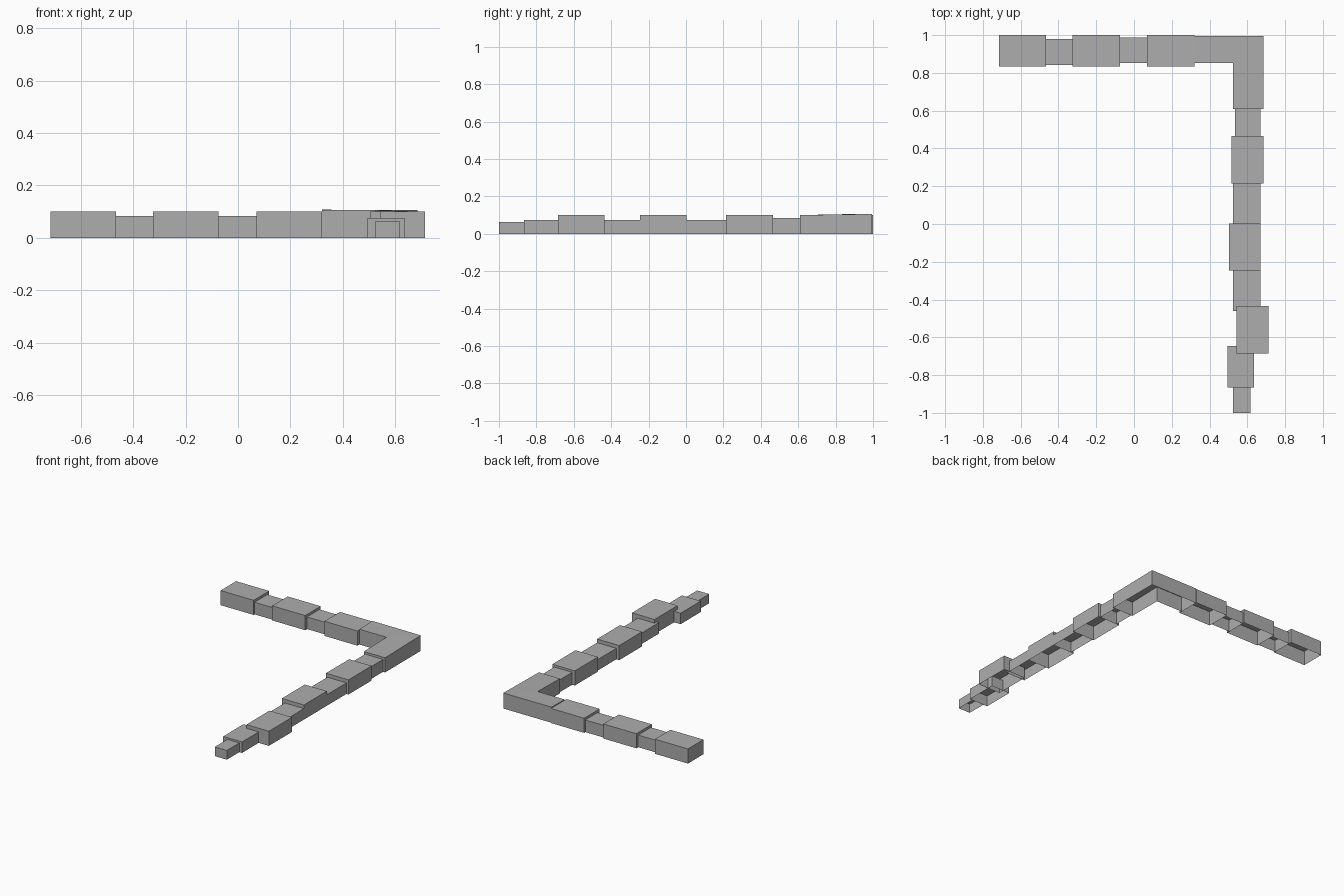
import bpy

if "Cube" in bpy.data.objects:
    bpy.data.objects.remove(bpy.data.objects["Cube"])

grey = bpy.data.materials.new("dark_grey")
grey.diffuse_color = (0.42, 0.42, 0.42, 1)
grey.use_nodes = True
grey.node_tree.nodes["Principled BSDF"].inputs["Base Color"].default_value = grey.diffuse_color


def shell(name, outline, tops, roof):
    """Extruded outline with walls and a roof, open underneath."""
    n = len(outline)
    verts = [(x, y, 0) for x, y in outline]
    verts += [(x, y, z) for (x, y), z in zip(outline, tops)]
    faces = [(i, (i + 1) % n, n + (i + 1) % n, n + i) for i in range(n)]
    faces += [tuple(n + i for i in f) for f in roof]
    mesh = bpy.data.meshes.new(name)
    mesh.from_pydata(verts, [], faces)
    mesh.materials.append(grey)
    obj = bpy.data.objects.new(name, mesh)
    bpy.context.collection.objects.link(obj)
    return obj


def block(name, x0, x1, y0, y1, h):
    return shell(name, [(x0, y0), (x1, y0), (x1, y1), (x0, y1)], [h] * 4, [(0, 1, 2, 3)])


# Back row: wide buildings joined by lower links
for i, x in enumerate((-0.715, -0.325, 0.07)):
    block(f"back_building_{i + 1}", x, x + 0.25, 0.833, 1.0, 0.1)
block("back_link_1", -0.465, -0.325, 0.843, 0.98, 0.083)
block("back_link_2", -0.075, 0.07, 0.853, 0.987, 0.083)

# L-shaped corner building, roof rising slightly towards the back,
# split along the diagonal from inner to outer corner
shell("corner_building",
      [(0.525, 0.853), (0.525, 0.61), (0.685, 0.61),
       (0.685, 0.995), (0.32, 0.995), (0.32, 0.853)],
      [0.105, 0.1, 0.1, 0.106, 0.107, 0.105],
      [(0, 1, 2, 3), (0, 3, 4, 5)])

# Side row
for name, *dims in (
    ("side_link_1", 0.535, 0.67, 0.465, 0.61, 0.085),
    ("side_building_1", 0.515, 0.685, 0.215, 0.465, 0.1),
    ("side_link_2", 0.525, 0.67, 0.003, 0.215, 0.075),
    ("side_building_2", 0.503, 0.67, -0.245, 0.003, 0.1),
    ("side_link_3", 0.525, 0.67, -0.46, -0.245, 0.075),
    ("side_building_3", 0.543, 0.713, -0.685, -0.435, 0.1),
    ("side_annex", 0.494, 0.636, -0.865, -0.647, 0.075),
    ("end_annex", 0.525, 0.616, -1.0, -0.865, 0.063),
):
    block(name, *dims)
